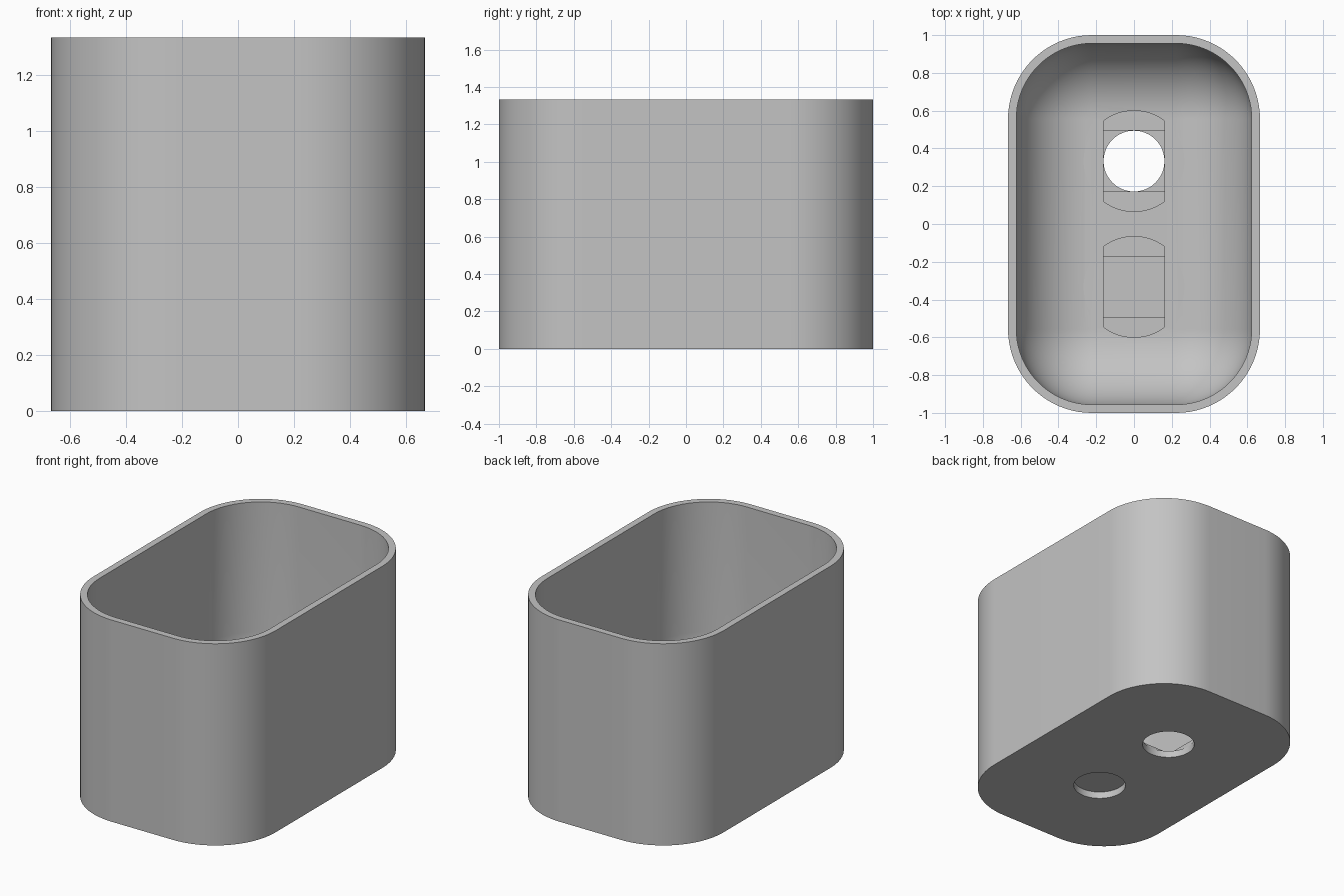
import bpy, bmesh
from math import pi, sin, cos, radians, asin

default = bpy.data.objects.get("Cube")
if default:
    bpy.data.objects.remove(default, do_unlink=True)

HX, HY, HEIGHT = 0.667, 1.0, 1.333   # half width, half depth, height
CORNER, WALL, FLOOR = 0.444, 0.044, 0.075
HOLE_R, HEAD_R, HOLE_Y = 0.161, 0.267, 0.333
STEP = 0.015

grey = bpy.data.materials.new("plain grey")
grey.use_nodes = True
grey.diffuse_color = (0.55, 0.55, 0.55, 1)
grey.node_tree.nodes["Principled BSDF"].inputs["Base Color"].default_value = (0.55, 0.55, 0.55, 1)


def rounded_outline(inset, segments=20):
    """Rounded rectangle, moved inwards by inset."""
    r = max(CORNER - inset, 0)
    cx, cy = HX - CORNER, HY - CORNER
    points = []
    for k, (sx, sy) in enumerate([(1, 1), (-1, 1), (-1, -1), (1, -1)]):
        for i in range(segments + 1):
            a = (k + i / segments) * pi / 2
            points.append((sx * cx + r * cos(a), sy * cy + r * sin(a)))
    return points


def loft(name, rings):
    """Closed solid through a list of (outline, z) rings."""
    bm = bmesh.new()
    loops = [[bm.verts.new((x, y, z)) for x, y in pts] for pts, z in rings]
    n = len(loops[0])
    for a, b in zip(loops, loops[1:]):
        for i in range(n):
            j = (i + 1) % n
            bm.faces.new((a[i], a[j], b[j], b[i]))
    bm.faces.new(list(reversed(loops[0])))
    bm.faces.new(loops[-1])
    bmesh.ops.remove_doubles(bm, verts=bm.verts, dist=1e-5)
    bmesh.ops.recalc_face_normals(bm, faces=bm.faces)
    mesh = bpy.data.meshes.new(name)
    bm.to_mesh(mesh)
    bm.free()
    obj = bpy.data.objects.new(name, mesh)
    bpy.context.collection.objects.link(obj)
    mesh.materials.append(grey)
    return obj


# Cup: straight outer wall, flat rim, inner wall with a bowl-like fillet to the floor
inner_r = CORNER - WALL
rings = [(rounded_outline(0), 0), (rounded_outline(0), HEIGHT), (rounded_outline(WALL), HEIGHT)]
for i in range(17):
    a = i / 16 * pi / 2
    inset = WALL + inner_r * (1 - cos(a))
    rings.append((rounded_outline(inset), FLOOR + inner_r * (1 - sin(a))))
cup = loft("cup", rings)


# Stepped screw holes: round, then square, then slot, then screw head recess
def circle(r, y, n=64):
    return [(r * cos(2 * pi * i / n), y + r * sin(2 * pi * i / n)) for i in range(n)]


def slot(half, r, y, n=12):
    spread = asin(half / r)
    pts = []
    for base in (pi / 2, -pi / 2):
        for i in range(n + 1):
            a = base - spread + 2 * spread * i / n
            pts.append((r * cos(a), y + r * sin(a)))
    return pts


def cut(outline, low, high=0.3):
    cutter = loft("hole_cutter", [(outline, low), (outline, high)])
    cutter.hide_render = True
    mod = cup.modifiers.new("hole", 'BOOLEAN')
    mod.operation, mod.solver, mod.object = 'DIFFERENCE', 'EXACT', cutter
    bpy.context.view_layer.objects.active = cup
    bpy.ops.object.modifier_apply(modifier=mod.name)
    bpy.data.objects.remove(cutter, do_unlink=True)


half = HOLE_R + 0.001
for y in (-HOLE_Y, HOLE_Y):
    square = [(sx * half, y + sy * half) for sx, sy in [(1, 1), (-1, 1), (-1, -1), (1, -1)]]
    cut(circle(HEAD_R, y), FLOOR + 0.0004)
    cut(slot(half, HEAD_R, y), FLOOR - STEP)
    cut(square, FLOOR - 2 * STEP)
    cut(circle(HOLE_R, y), -0.1)

# Smooth walls, crisp rims
bpy.ops.object.select_all(action='DESELECT')
cup.select_set(True)
bpy.context.view_layer.objects.active = cup
bpy.ops.object.shade_smooth_by_angle(angle=radians(30))
